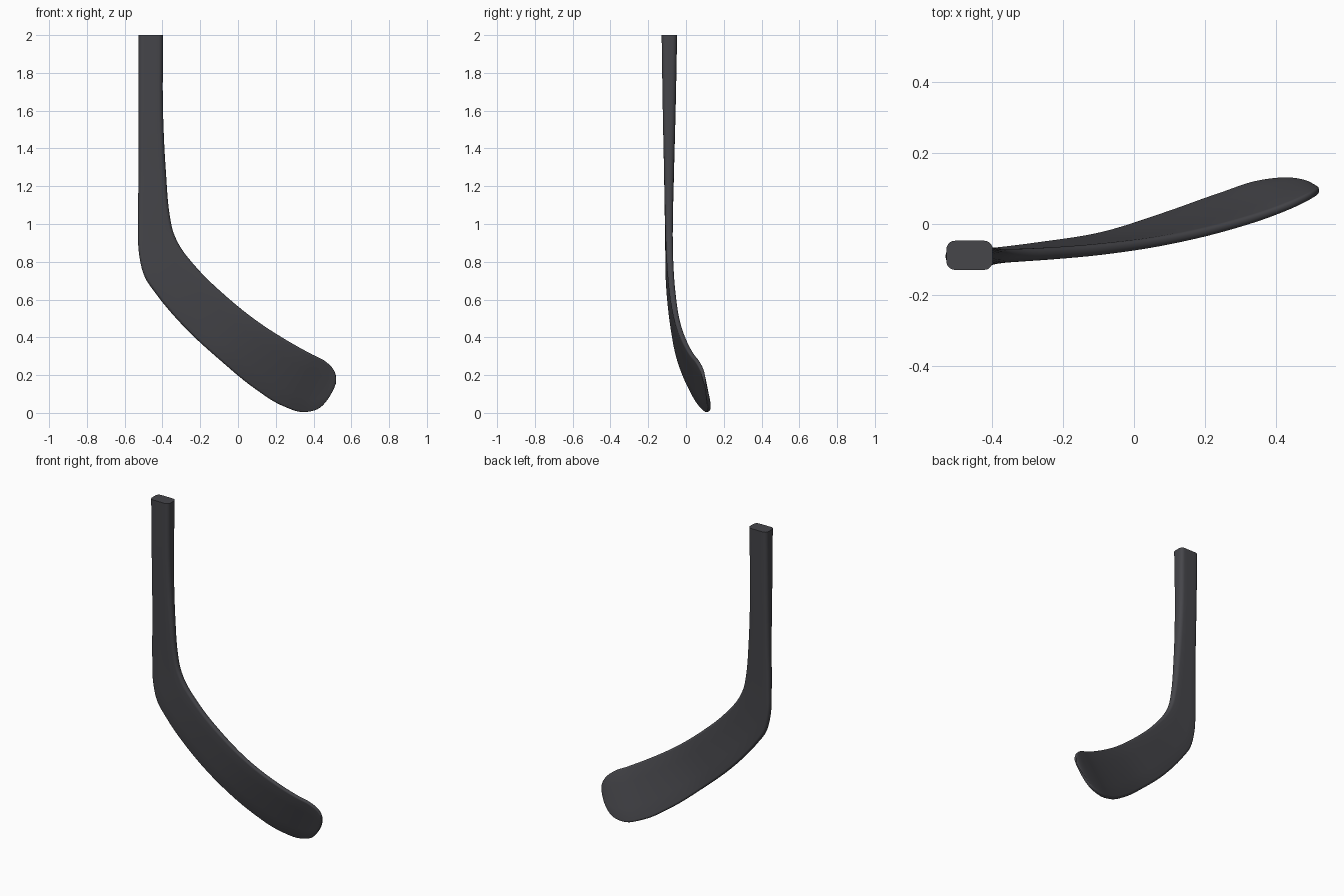
import bpy, bmesh
from math import cos, sin, pi
from mathutils import Vector

if "Cube" in bpy.data.objects:
    bpy.data.objects.remove(bpy.data.objects["Cube"])

# Sections from shaft top to toe:
# outer edge x, z, y | inner edge x, z, y | half thickness
KEYS = [
    (-.527, 2.00, -.088, -.397, 2.00, -.088, .041),
    (-.527, 1.60, -.089, -.397, 1.60, -.089, .034),
    (-.527, 1.25, -.090, -.382, 1.28, -.090, .026),
    (-.529, 1.00, -.091, -.362, 1.05, -.090, .021),
    (-.525, .850, -.091, -.340, .950, -.089, .019),
    (-.500, .735, -.091, -.300, .870, -.087, .018),
    (-.430, .625, -.086, -.215, .764, -.082, .017),
    (-.280, .450, -.067, -.075, .628, -.070, .016),
    (-.090, .275, -.034, .095, .490, -.046, .014),
    (.090, .128, .024, .255, .386, -.010, .013),
    (.240, .036, .078, .385, .313, .030, .012),
    (.350, .005, .114, .462, .273, .061, .011),
    (.430, .026, .123, .503, .233, .082, .010),
    (.479, .078, .117, .519, .192, .093, .008),
    (.506, .124, .108, .518, .156, .100, .004),
]
K = [Vector(k) for k in KEYS]


def edge_points(k):
    return Vector((k[0], k[2], k[1])), Vector((k[3], k[5], k[4]))


# Smooth interpolation of the sections by edge length
T = [0.0]
for a, b in zip(K, K[1:]):
    (a0, a1), (b0, b1) = edge_points(a), edge_points(b)
    T.append(T[-1] + ((a0 - b0).length + (a1 - b1).length) / 2)
slopes = []
for i in range(len(K)):
    lo, hi = max(i - 1, 0), min(i + 1, len(K) - 1)
    if lo < i < hi:
        d0, d1 = T[i] - T[lo], T[hi] - T[i]
        s0, s1 = (K[i] - K[lo]) / d0, (K[hi] - K[i]) / d1
        slopes.append((s0 * d1 + s1 * d0) / (d0 + d1))
    else:
        slopes.append((K[hi] - K[lo]) / (T[hi] - T[lo]))
samples = []
STEPS = 7
for i in range(len(K) - 1):
    h = T[i + 1] - T[i]
    for j in range(STEPS):
        s = j / STEPS
        samples.append(K[i] * (2*s**3 - 3*s**2 + 1) + slopes[i] * (h * (s**3 - 2*s**2 + s))
                       + K[i + 1] * (3*s**2 - 2*s**3) + slopes[i + 1] * (h * (s**3 - s**2)))
samples.append(K[-1])


# Rounded rectangle outline with divided long sides
def outline(hw, ht):
    r = min(.024, ht * .9, hw * .9)
    pts = []
    for q, (sx, sy) in enumerate(((1, 1), (-1, 1), (-1, -1), (1, -1))):
        for n in range(6):
            a = (q + n / 5) * pi / 2
            pts.append((sx * (hw - r) + r * cos(a), sy * (ht - r) + r * sin(a)))
        if q in (0, 2):
            for n in (1, 2, 3):
                pts.append((sx * (hw - r) * (1 - n / 2), sy * ht))
    return pts


# Stick body lofted through all sections
bm = bmesh.new()
rings = []
for i, k in enumerate(samples):
    p, q = edge_points(k)
    a, b = samples[max(i - 1, 0)], samples[min(i + 1, len(samples) - 1)]
    along = sum(edge_points(b), Vector()) - sum(edge_points(a), Vector())
    u = (q - p).normalized()
    v = along.cross(u).normalized()
    c = (p + q) / 2
    rings.append([bm.verts.new(c + u * x + v * y) for x, y in outline((q - p).length / 2, k[6])])
for r0, r1 in zip(rings, rings[1:]):
    n = len(r0)
    for i in range(n):
        bm.faces.new((r0[i], r0[(i + 1) % n], r1[(i + 1) % n], r1[i]))
bm.faces.new(rings[0])
bm.faces.new(rings[-1])
bmesh.ops.recalc_face_normals(bm, faces=bm.faces)
mesh = bpy.data.meshes.new("hockey_stick")
bm.to_mesh(mesh)
bm.free()
stick = bpy.data.objects.new("hockey_stick", mesh)
bpy.context.collection.objects.link(stick)

# Dark grey finish
mat = bpy.data.materials.new("dark_grey")
mat.diffuse_color = (.06, .06, .068, 1)
mat.use_nodes = True
mat.node_tree.nodes["Principled BSDF"].inputs["Base Color"].default_value = mat.diffuse_color
mesh.materials.append(mat)
bpy.context.view_layer.objects.active = stick
stick.select_set(True)
bpy.ops.object.shade_smooth_by_angle(angle=.7)
